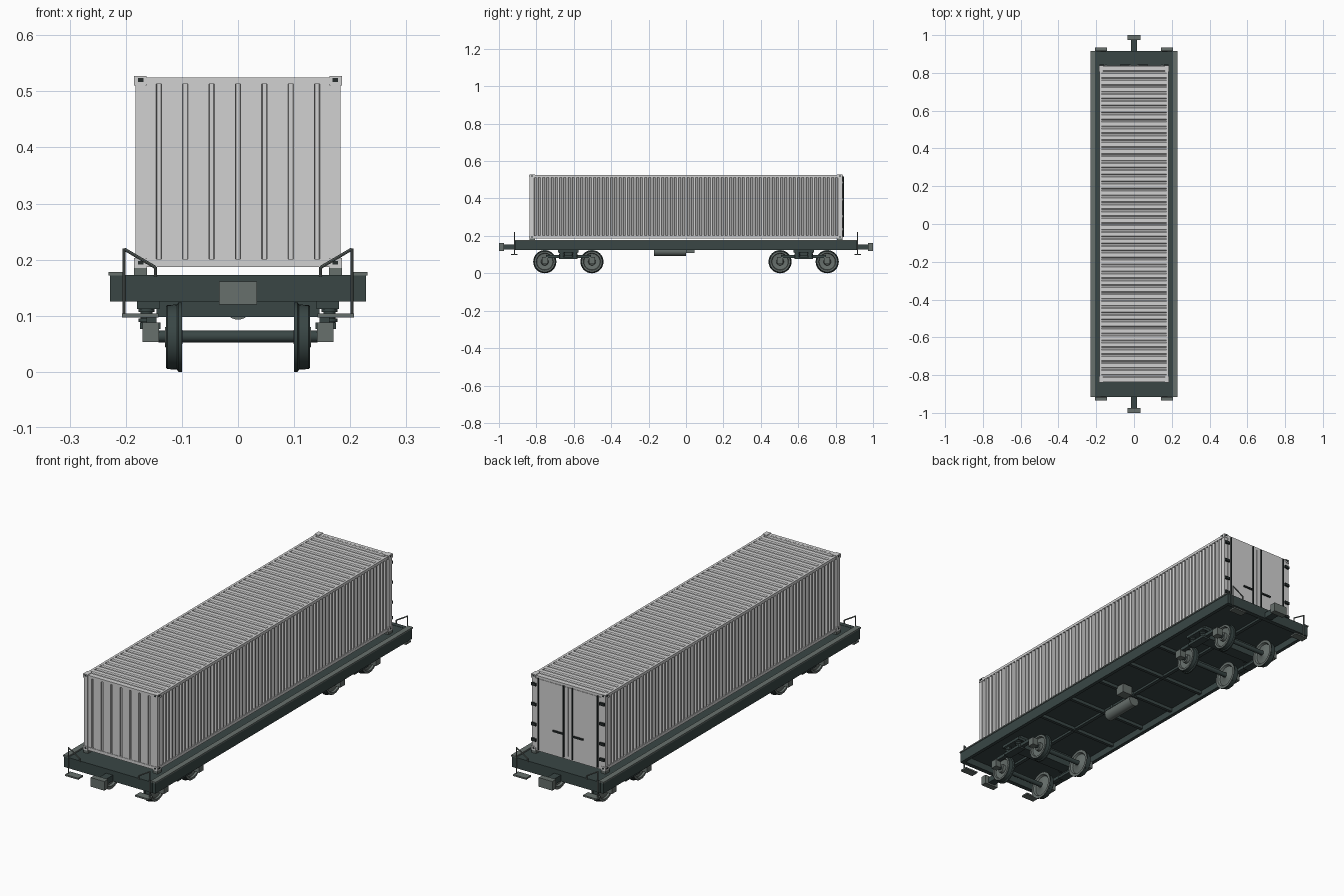
import bpy, bmesh, math
from mathutils import Vector, Matrix

if "Cube" in bpy.data.objects:
    bpy.data.objects.remove(bpy.data.objects["Cube"])


def material(name, rgb):
    m = bpy.data.materials.new(name)
    m.diffuse_color = (*rgb, 1)
    m.use_nodes = True
    m.node_tree.nodes["Principled BSDF"].inputs["Base Color"].default_value = m.diffuse_color
    return m


PALE = material("pale grey paint", (0.64, 0.64, 0.64))
DECK = material("dark green grey", (0.041, 0.062, 0.060))
STEEL = material("mid grey steel", (0.135, 0.160, 0.150))
DARK = material("dark fittings", (0.020, 0.027, 0.027))
S = (-1, 1)


def finish(name, bm, mat, smooth=False):
    bmesh.ops.recalc_face_normals(bm, faces=bm.faces[:])
    me = bpy.data.meshes.new(name)
    bm.to_mesh(me)
    bm.free()
    ob = bpy.data.objects.new(name, me)
    bpy.context.collection.objects.link(ob)
    for m in (mat if isinstance(mat, list) else [mat]):
        me.materials.append(m)
    if smooth:
        bpy.ops.object.select_all(action='DESELECT')
        ob.select_set(True)
        bpy.context.view_layer.objects.active = ob
        bpy.ops.object.shade_smooth_by_angle(angle=math.radians(35))
    return ob


def boxes(name, mat, items):
    """Each item is (x0, x1, y0, y1, z0, z1); all joined in one object."""
    bm = bmesh.new()
    for x0, x1, y0, y1, z0, z1 in items:
        c = Vector((x0 + x1, y0 + y1, z0 + z1)) / 2
        sc = Matrix.Diagonal((abs(x1 - x0), abs(y1 - y0), abs(z1 - z0), 1))
        bmesh.ops.create_cube(bm, size=1, matrix=Matrix.Translation(c) @ sc)
    return finish(name, bm, mat)


def mirrored(x0, x1, y0, y1, z0, z1, both=True):
    """Box copied to both sides, and to both ends if wanted."""
    return [(x0 * sx, x1 * sx, y0 * sy, y1 * sy, z0, z1)
            for sx in S for sy in (S if both else (1,))]


def rods(name, mat, items, seg=16):
    """Each item is (start, end, radius)."""
    bm = bmesh.new()
    for a, b, r in items:
        a, b = Vector(a), Vector(b)
        rot = (b - a).to_track_quat('Z', 'Y').to_matrix().to_4x4()
        bmesh.ops.create_cone(bm, cap_ends=True, segments=seg, radius1=r, radius2=r,
                              depth=(b - a).length,
                              matrix=Matrix.Translation((a + b) / 2) @ rot)
    return finish(name, bm, mat, True)


def corrugated(name, a0, a1, n, b0, b1, depth, flat, slope, place):
    """Sheet with n trapezoid grooves along a; flat and slope are shares of the pitch."""
    p = (a1 - a0) / n
    bm = bmesh.new()
    pts = [(a0, 0)]
    for i in range(n):
        s = a0 + i * p
        pts += [(s + p * flat / 2, 0), (s + p * (flat / 2 + slope), depth),
                (s + p * (1 - flat / 2 - slope), depth), (s + p * (1 - flat / 2), 0)]
    pts.append((a1, 0))
    rows = [[bm.verts.new(place(a, d, b)) for a, d in pts] for b in (b0, b1)]
    for i in range(len(pts) - 1):
        bm.faces.new((rows[0][i], rows[0][i + 1], rows[1][i + 1], rows[1][i]))
    return finish(name, bm, PALE)


# ---- Container ----
X, Y, Z0, Z1 = 0.183, 0.836, 0.187, 0.525
for s, side in ((-1, "left"), (1, "right")):
    corrugated(side + "_wall", -0.818, 0.818, 72, 0.2, 0.513, 0.008, 0.36, 0.16,
               lambda a, d, b: (s * (0.182 - d), a, b))
corrugated("roof_sheet", -0.822, 0.822, 45, -0.172, 0.172, 0.004, 0.55, 0.12,
           lambda a, d, b: (b, a, 0.5245 - d))
corrugated("front_wall", -0.1645, 0.1645, 7, 0.2, 0.513, 0.006, 0.8, 0.02,
           lambda a, d, b: (a, -0.834 + d, b))
boxes("container_floor", PALE, [(-0.18, 0.18, -0.83, 0.83, 0.189, 0.2)])
boxes("corner_posts", PALE, mirrored(0.165, X, 0.818, Y, Z0, Z1))
boxes("container_rails", PALE,
      mirrored(0.172, X, -0.82, 0.82, 0.513, Z1, False)
      + mirrored(0.172, X, -0.82, 0.82, Z0, 0.201, False)
      + [(-0.166, 0.166, 0.82 * s, Y * s, z0, z1) for s in S
         for z0, z1 in ((Z0, 0.201), (0.513, Z1))])
boxes("corner_castings", PALE, [b for z0, z1 in ((0.185, 0.203), (0.51, 0.527))
                                for b in mirrored(0.163, 0.185, 0.808, 0.838, z0, z1)])
# Dark lock holes on the casting ends and sides
boxes("casting_holes", DARK,
      [b for z in (0.1945, 0.5205) for b in
       mirrored(0.168, 0.178, 0.836, 0.8386, z - 0.0035, z + 0.0035)
       + mirrored(0.183, 0.1856, 0.818, 0.829, z - 0.0035, z + 0.0035)])

# Doors with seam, lock rods, hinges and handles
boxes("doors", PALE, mirrored(0.0015, 0.165, 0.822, 0.838, 0.201, 0.513, False))
rods("door_lock_rods", DARK, [((x * s, 0.841, 0.195), (x * s, 0.841, 0.517), 0.0035)
                              for x in (0.022, 0.148) for s in S], 8)
boxes("door_hinges", DARK, [b for z in (0.235, 0.305, 0.395, 0.485)
                            for b in mirrored(0.158, 0.182, 0.836, 0.845, z - 0.006, z + 0.006, False)])
boxes("door_handles", DARK, mirrored(0.022, 0.075, 0.838, 0.844, 0.296, 0.303, False))
boxes("twist_locks", STEEL, mirrored(0.162, 0.185, 0.808, 0.836, 0.171, 0.186))

# ---- Wagon frame ----
boxes("deck", DECK, [(-0.214, 0.214, -0.91, 0.91, 0.155, 0.172)])
boxes("side_sills", DECK, mirrored(0.212, 0.228, -0.914, 0.914, 0.125, 0.172, False))
boxes("headstocks", DECK, [(-0.213, 0.213, 0.895 * s, 0.915 * s, 0.125, 0.173) for s in S])
boxes("side_flanges", STEEL, mirrored(0.206, 0.231, -0.916, 0.916, 0.172, 0.178, False))
boxes("cross_members", DECK, [(-0.213, 0.213, y - 0.007, y + 0.007, 0.14, 0.156)
                              for y in (-0.4, -0.2, 0, 0.2, 0.4)])
boxes("centre_sill", DECK, [(-0.008, 0.008, -0.9, 0.9, 0.145, 0.156)])

# Couplers
boxes("coupler_shanks", DECK, [(-0.017, 0.017, 0.91 * s, 0.978 * s, 0.127, 0.153) for s in S])
boxes("coupler_heads", STEEL, [(-0.034, 0.034, 0.973 * s, 1.0 * s, 0.12, 0.161) for s in S])

# Corner steps and hand rails
boxes("corner_steps", STEEL, mirrored(0.142, 0.207, 0.9, 0.935, 0.097, 0.104))
rails = []
for sx in S:
    for sy in S:
        y = 0.917 * sy
        rails += [((0.203 * sx, y, 0.1), (0.203 * sx, y, 0.22), 0.0028),
                  ((0.203 * sx, y, 0.219), (0.147 * sx, y, 0.186), 0.0028),
                  ((0.147 * sx, y, 0.187), (0.147 * sx, y, 0.17), 0.0028)]
rods("hand_rails", STEEL, rails, 8)

# ---- Brake gear under the middle ----
rods("air_tank", STEEL, [((0, -0.17, 0.118), (0, 0.0, 0.118), 0.025)], 24)
boxes("tank_brackets", DECK, [(-0.012, 0.012, y - 0.006, y + 0.006, 0.13, 0.156)
                              for y in (-0.14, -0.03)])
boxes("valve_box", STEEL, [(0.05, 0.1, 0.0, 0.045, 0.108, 0.15)])
rods("brake_pipe", DECK, [((0.0, 0.02, 0.125), (0.06, 0.02, 0.125), 0.006)], 8)

# ---- Bogies ----
BOGIE, AXLES = 0.629, (0.503, 0.755)


def wheel(name, x, y, s):
    """Lathed wheel: inner flange, tread, rim and dished web."""
    prof = [(0.099, 0.012), (0.104, 0.018), (0.109, 0.045), (0.1, 0.05), (0.1, 0.062),
            (0.106, 0.062), (0.109, 0.058), (0.126, 0.057), (0.128, 0.055), (0.128, 0.046),
            (0.12, 0.043), (0.117, 0.02), (0.13, 0.018), (0.13, 0.008)]
    bm = bmesh.new()
    n = 32
    rings = [[bm.verts.new((s * px, y + r * math.cos(t * math.tau / n),
                            0.062 + r * math.sin(t * math.tau / n))) for t in range(n)]
             for px, r in prof]
    for i in range(len(rings) - 1):
        for t in range(n):
            f = bm.faces.new((rings[i][t], rings[i][(t + 1) % n],
                              rings[i + 1][(t + 1) % n], rings[i + 1][t]))
            f.material_index = 1 if 4 <= i <= 7 else 0
    return finish(name, bm, [STEEL, DECK], True)


for sy, end in ((-1, "front"), (1, "rear")):
    c = BOGIE * sy
    boxes(end + "_bolster", DECK, [(-0.145, 0.145, c - 0.028, c + 0.028, 0.098, 0.156)])
    boxes(end + "_bogie_frames", DECK,
          mirrored(0.145, 0.163, c - 0.12, c + 0.12, 0.083, 0.098, False)
          + mirrored(0.138, 0.175, c - 0.05, c + 0.05, 0.076, 0.088, False)
          + mirrored(0.14, 0.18, c - 0.055, c + 0.055, 0.112, 0.125, False))
    boxes(end + "_axle_boxes", STEEL,
          [b for a in AXLES for b in
           mirrored(0.141, 0.17, a * sy - 0.016, a * sy + 0.016, 0.053, 0.088, False)])
    # Stacked rings stand for the coil springs
    rods(end + "_springs", DECK,
         [((0.163 * sx, c + dy, z), (0.163 * sx, c + dy, z + 0.006), 0.015)
          for sx in S for dy in (-0.035, 0.035) for z in (0.089, 0.098, 0.107)]
         + [((0.163 * sx, c + dy, 0.08), (0.163 * sx, c + dy, 0.12), 0.011)
            for sx in S for dy in (-0.035, 0.035)], 14)
    rods(end + "_axles", DECK, [((-0.142, a * sy, 0.063), (0.142, a * sy, 0.063), 0.0105)
                                for a in AXLES])
    for a in AXLES:
        for s in S:
            wheel(end + "_wheel", 0, a * sy, s)
